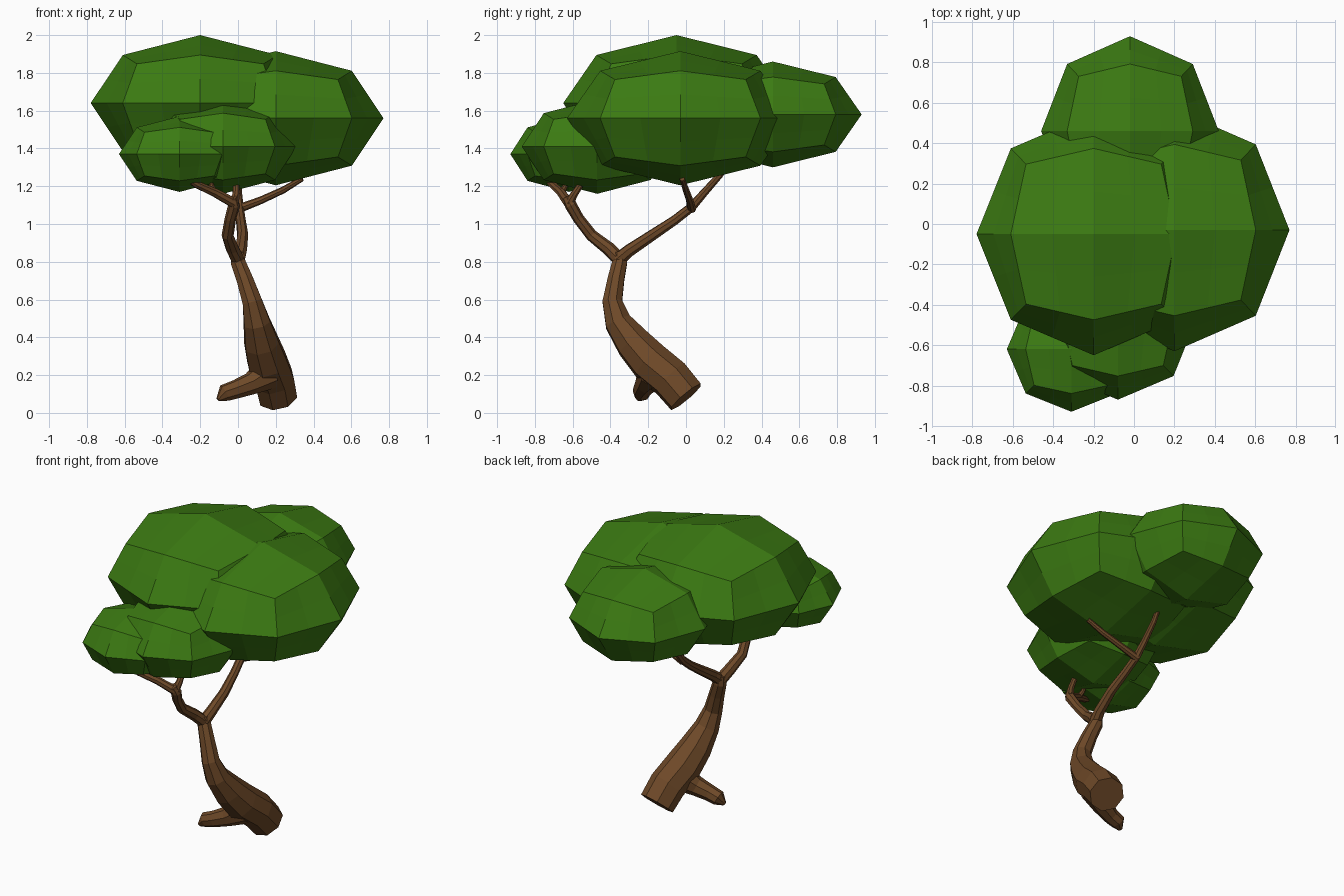
import bpy, bmesh, math
from mathutils import Vector

if "Cube" in bpy.data.objects:
    bpy.data.objects.remove(bpy.data.objects["Cube"])


def material(name, rgb):
    m = bpy.data.materials.new(name)
    m.diffuse_color = (*rgb, 1)
    m.use_nodes = True
    m.node_tree.nodes["Principled BSDF"].inputs["Base Color"].default_value = m.diffuse_color
    return m


LEAF = material("leaf green", (0.044, 0.195, 0.006))
BARK = material("bark brown", (0.155, 0.066, 0.021))


def finish(bm, name, mat):
    bmesh.ops.recalc_face_normals(bm, faces=bm.faces[:])
    me = bpy.data.meshes.new(name)
    bm.to_mesh(me)
    bm.free()
    me.materials.append(mat)
    ob = bpy.data.objects.new(name, me)
    bpy.context.collection.objects.link(ob)
    return ob


def blob(name, centre, radii):
    """Rounded cube with octagonal outline, each patch split once more."""
    bm = bmesh.new()
    bmesh.ops.create_cube(bm, size=2)
    bmesh.ops.subdivide_edges(bm, edges=bm.edges[:], cuts=1, use_grid_fill=True)
    for v in bm.verts:
        v.co.normalize()
    bmesh.ops.subdivide_edges(bm, edges=bm.edges[:], cuts=1, use_grid_fill=True)
    for v in bm.verts:
        v.co = Vector(c + r * k for c, r, k in zip(centre, radii, v.co))
    finish(bm, name, LEAF)


def limb(name, points, sides=8):
    """Tapered faceted tube along (x, y, z, radius) points."""
    pts = [Vector(p[:3]) for p in points]
    bm = bmesh.new()
    rings = []
    old_t, u = None, None
    for i, p in enumerate(pts):
        a, b = pts[max(i - 1, 0)], pts[min(i + 1, len(pts) - 1)]
        t = (b - a).normalized()
        if u is None:
            u = t.cross(Vector((0.3, 1, 0.1))).normalized()
        else:
            u = old_t.rotation_difference(t) @ u
        w = t.cross(u)
        old_t = t
        r = points[i][3]
        rings.append([bm.verts.new(p + r * (u * math.cos(k * math.tau / sides)
                                            + w * math.sin(k * math.tau / sides)))
                      for k in range(sides)])
    for lo, hi in zip(rings, rings[1:]):
        for k in range(sides):
            n = (k + 1) % sides
            bm.faces.new((lo[k], lo[n], hi[n], hi[k]))
    bm.faces.new(rings[0][::-1])
    bm.faces.new(rings[-1])
    finish(bm, name, BARK)


# Foliage masses
blob("left_canopy", (-0.20, -0.05, 1.64), (0.58, 0.60, 0.36))
blob("right_canopy", (0.20, -0.03, 1.56), (0.57, 0.60, 0.355))
blob("back_canopy", (-0.02, 0.46, 1.58), (0.44, 0.47, 0.28))
blob("front_canopy", (-0.08, -0.47, 1.41), (0.39, 0.40, 0.25))
blob("front_left_canopy", (-0.31, -0.62, 1.37), (0.32, 0.31, 0.20))

# Leaning trunk and side root
limb("trunk", [(0.21, 0.0, 0.085, 0.108), (0.19, -0.08, 0.18, 0.112),
               (0.155, -0.19, 0.27, 0.112), (0.125, -0.28, 0.37, 0.098),
               (0.10, -0.36, 0.48, 0.075), (0.075, -0.39, 0.59, 0.056),
               (0.035, -0.37, 0.71, 0.047), (0.0, -0.35, 0.80, 0.042),
               (-0.005, -0.35, 0.85, 0.036)])
limb("side_root", [(0.16, -0.17, 0.21, 0.09), (0.07, -0.21, 0.155, 0.06),
                   (-0.01, -0.23, 0.125, 0.05), (-0.07, -0.235, 0.105, 0.047),
                   (-0.105, -0.25, 0.07, 0.012)])

# Front branch with its twigs
limb("front_branch", [(0.0, -0.35, 0.81, 0.038), (-0.03, -0.41, 0.87, 0.036),
                      (-0.055, -0.50, 0.94, 0.032), (-0.04, -0.57, 1.03, 0.03),
                      (-0.02, -0.61, 1.10, 0.032), (-0.03, -0.63, 1.14, 0.026)])
limb("front_twig_left", [(-0.02, -0.62, 1.11, 0.028), (-0.12, -0.66, 1.165, 0.024),
                         (-0.22, -0.71, 1.21, 0.02), (-0.28, -0.74, 1.25, 0.016)])
limb("front_twig_middle", [(-0.02, -0.62, 1.11, 0.026), (-0.01, -0.59, 1.16, 0.02),
                           (-0.01, -0.55, 1.22, 0.016)])
limb("front_twig_small", [(-0.12, -0.66, 1.16, 0.018), (-0.14, -0.64, 1.20, 0.014),
                          (-0.14, -0.62, 1.23, 0.01)])

# Back branch with its twigs
limb("back_branch", [(0.0, -0.36, 0.81, 0.038), (0.015, -0.30, 0.86, 0.034),
                     (0.025, -0.18, 0.94, 0.03), (0.015, -0.06, 1.02, 0.026),
                     (0.005, 0.03, 1.09, 0.025), (0.0, 0.10, 1.17, 0.021),
                     (0.0, 0.18, 1.26, 0.018), (0.0, 0.24, 1.36, 0.014)])
limb("back_twig_right", [(0.0, 0.03, 1.08, 0.024), (0.12, 0.02, 1.125, 0.02),
                         (0.24, 0.0, 1.18, 0.018), (0.34, -0.02, 1.24, 0.014)])
